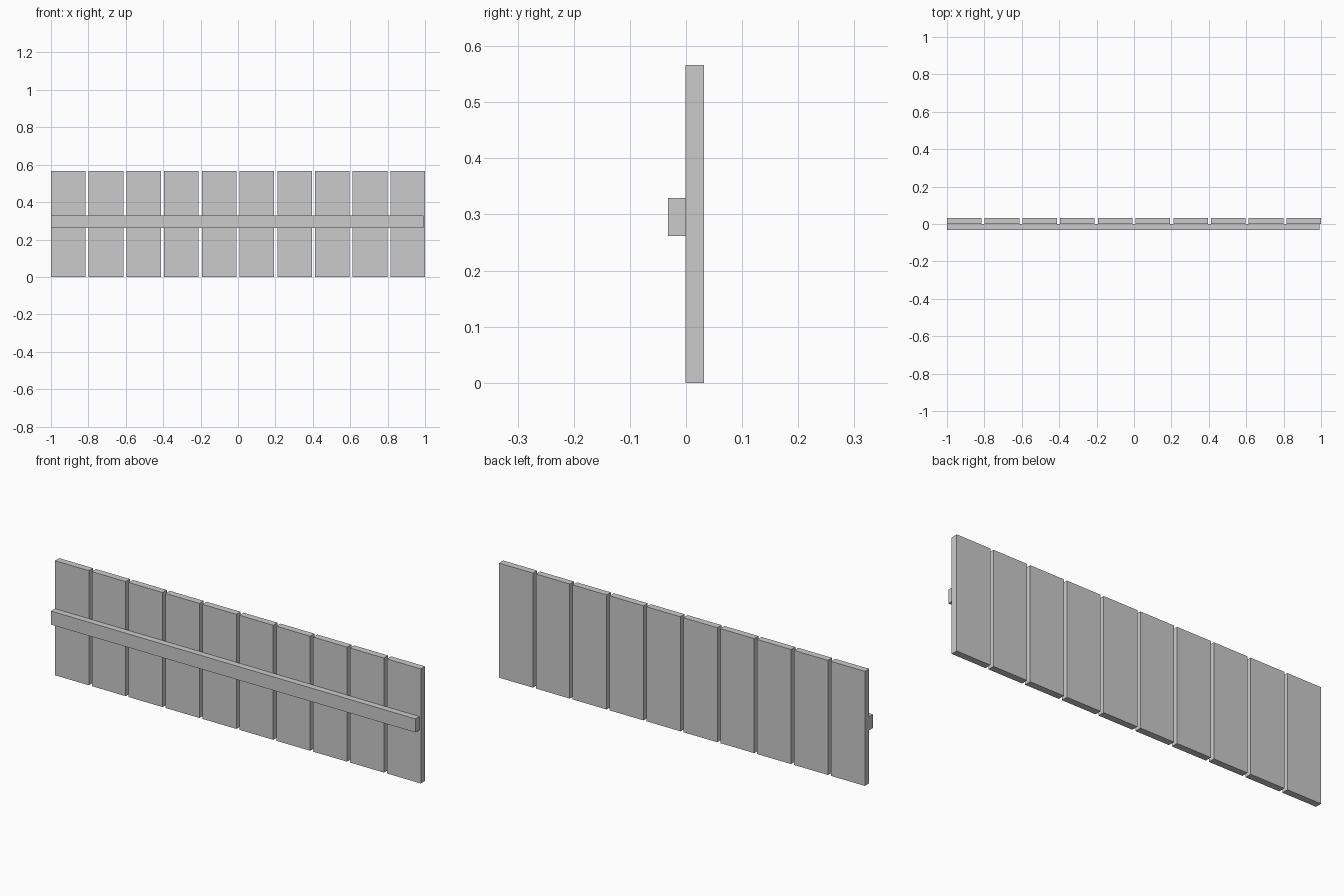
import bpy

if "Cube" in bpy.data.objects:
    bpy.data.objects.remove(bpy.data.objects["Cube"])

def box(name, lo, hi):
    """Axis-aligned box between two corners."""
    bpy.ops.mesh.primitive_cube_add(size=1, location=[(a + b) / 2 for a, b in zip(lo, hi)])
    ob = bpy.context.object
    ob.name = name
    ob.scale = [b - a for a, b in zip(lo, hi)]
    bpy.ops.object.transform_apply(location=False, rotation=False, scale=True)
    return ob

COUNT, WIDTH, HEIGHT = 10, 0.185, 0.566
PITCH = (2 - WIDTH) / (COUNT - 1)

# Upright planks, evenly spaced with narrow gaps
for i in range(COUNT):
    x = -1 + i * PITCH
    box(f"plank_{i + 1}", (x, -0.001, 0), (x + WIDTH, 0.032, HEIGHT))

# Horizontal rail across the front, stopping just short of the right end
box("rail", (-1, -0.032, 0.262), (0.992, 0.0, 0.329))
